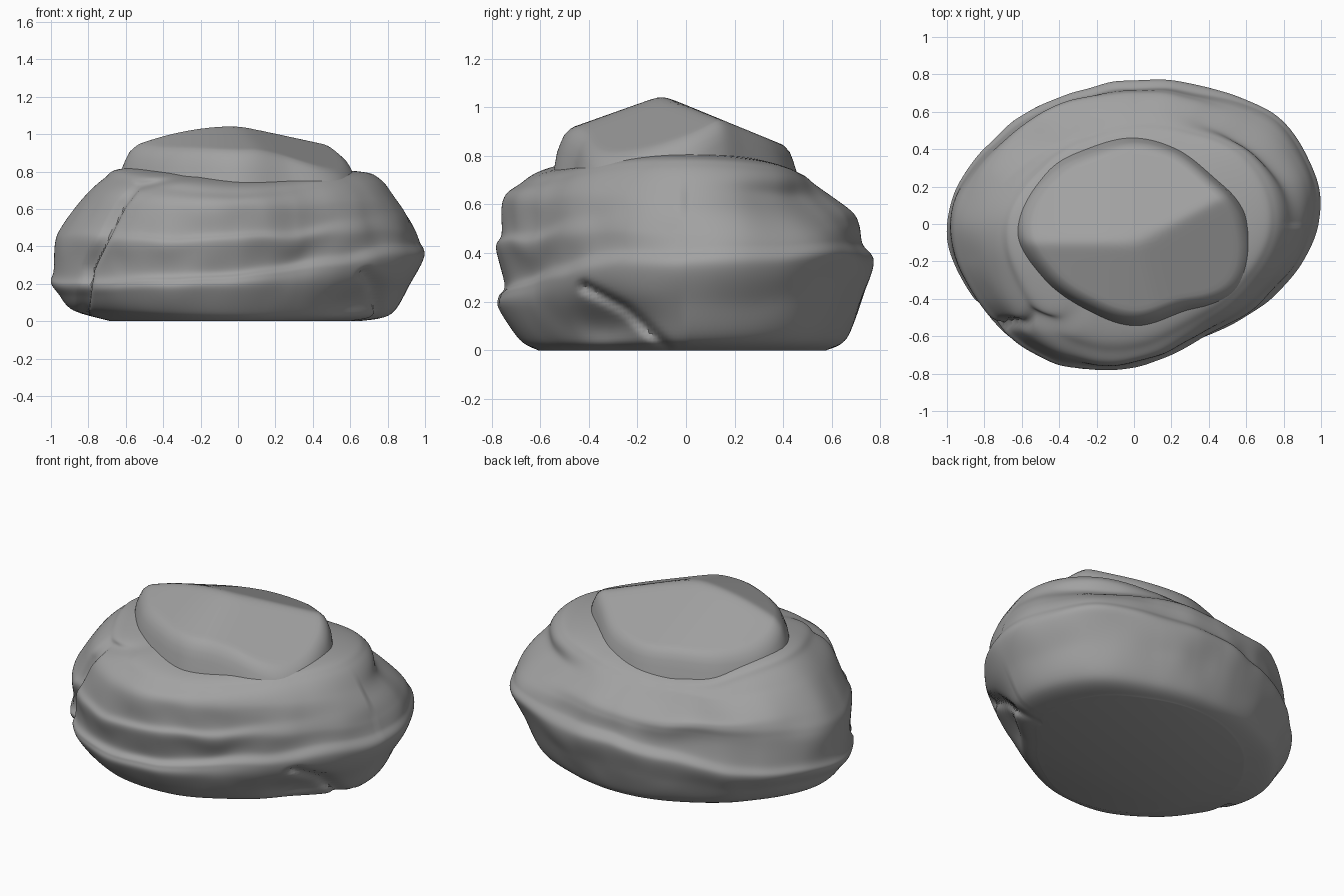
import bpy
import bmesh
import math
from mathutils import Vector, noise

cube = bpy.data.objects.get("Cube")
if cube:
    bpy.data.objects.remove(cube, do_unlink=True)

stone = bpy.data.materials.new("grey stone")
stone.use_nodes = True
colour = (0.36, 0.36, 0.36, 1)
stone.diffuse_color = colour
stone.node_tree.nodes["Principled BSDF"].inputs["Base Color"].default_value = colour

SEGMENTS = 300
STEPS = 9


def spline(values, position, periodic=True):
    """Catmull-Rom interpolation through a list of numbers."""
    count = len(values)
    index = math.floor(position)
    t = position - index

    def pick(i):
        return values[i % count] if periodic else values[max(0, min(count - 1, i))]

    a, b, c, d = (pick(index + k) for k in (-1, 0, 1, 2))
    return b + t / 2 * (c - a + t * (2 * a - 5 * b + 4 * c - d + t * (3 * (b - c) + d - a)))


def around(values, angle):
    return spline(values, angle / math.tau * len(values))


def loft(name, rings):
    """Skin closed rings of points into one smooth shaded shell."""
    bm = bmesh.new()
    loops = [[bm.verts.new(p) for p in ring] for ring in rings]
    for low, high in zip(loops, loops[1:]):
        for i in range(SEGMENTS):
            j = (i + 1) % SEGMENTS
            bm.faces.new((low[i], low[j], high[j], high[i]))
    bm.faces.new(loops[0][::-1])
    bm.faces.new(loops[-1])
    mesh = bpy.data.meshes.new(name)
    bm.to_mesh(mesh)
    bm.free()
    mesh.materials.append(stone)
    obj = bpy.data.objects.new(name, mesh)
    bpy.context.collection.objects.link(obj)
    bpy.ops.object.select_all(action="DESELECT")
    bpy.context.view_layer.objects.active = obj
    obj.select_set(True)
    bpy.ops.object.shade_smooth_by_angle(angle=math.radians(35))
    return obj


# Plan outlines, as radii at even angles from +x towards +y
body_plan = [.985, .965, .83, .77, .785, .88, 1, .935, .86, .765, .72, .83]
cap_plan = [.59, .47, .44, .435, .44, .52, .6, .54, .495, .51, .51, .65]

# Upright profiles, as (share of the plan, height), with ledges between strata
left_side = [(.66, 0), (.83, .04), (.93, .2), (1, .35), (.97, .43), (.95, .5),
             (.92, .58), (.86, .66), (.77, .76), (.66, .8), (.3, .82)]
back_side = [(.75, 0), (.86, .05), (.95, .22), (1, .36), (.94, .43), (.92, .51),
             (.89, .56), (.8, .62), (.7, .67), (.6, .72), (.3, .8)]
right_side = [(.68, 0), (.88, .06), (.96, .15), (1, .21), (.985, .27), (.97, .43),
              (.93, .52), (.82, .67), (.71, .77), (.62, .82), (.3, .83)]
front_side = [(.78, 0), (.87, .04), (.98, .17), (.98, .23), (.945, .28), (1, .42),
              (.97, .48), (.96, .62), (.88, .68), (.73, .74), (.3, .8)]
sides = [left_side, back_side, right_side, front_side]

# Worn places, as (push outwards, angle, angle spread, height, height spread)
wear = [
    (-.08, 5.8, .33, .09, .1),   # hollow under the front left flank
    (-.08, .6, .45, .62, .07),   # step above the back left shelf
    (.03, .55, .4, .46, .08),    # lip of the back left shelf
    (.04, 2.3, .5, .56, .08),    # shoulder at the back right
]

# Cracks: the way each one faces, and its path as (distance across, height)
FRONT, LEFT = Vector((0, -1, 0)), Vector((1, 0, 0))
cracks = [
    (FRONT, [(-.84, -.02), (-.8, .28), (-.63, .62), (-.55, .72), (-.25, .79)]),
    (LEFT, [(-.42, .26), (-.25, .17), (-.08, .01)]),
]


def bell(offset, spread):
    return math.exp(-(offset / spread) ** 2)


def crack_depth(p):
    nearest = 1
    for facing, path in cracks:
        if p.dot(facing) < .15:
            continue
        across = Vector((-facing.y, facing.x, 0))
        spot = Vector((p.dot(across), p.z))
        for a, b in zip(path, path[1:]):
            a, b = Vector(a), Vector(b)
            t = max(0, min(1, (spot - a).dot(b - a) / (b - a).length_squared))
            nearest = min(nearest, (spot - a.lerp(b, t)).length)
    return .035 * bell(nearest, .022)


def body_point(angle, level):
    share, height = (
        around([spline([point[k] for point in side], level, False) for side in sides], angle)
        for k in (0, 1))
    radius = around(body_plan, angle) * share
    for push, turn, turn_spread, rise, rise_spread in wear:
        radius += push * bell(angle - turn, turn_spread) * bell(height - rise, rise_spread)
    # Sunken top shelf at the back right
    height -= .06 * bell(angle - 2.35, .55) * max(0, min(1, (height - .55) / .15))
    # Uneven strata
    direction = Vector((math.cos(angle), math.sin(angle), 0))
    middle = math.sin(math.pi * min(1, height / .8))
    sample = direction * 2.6 + Vector((0, 0, height * 3))
    height += .025 * middle * noise.noise(sample)
    radius += .012 * middle * noise.noise(sample * 1.7)
    point = direction * radius + Vector((0, 0, max(0, height)))
    return point - direction * crack_depth(point)


angles = [math.tau * i / SEGMENTS for i in range(SEGMENTS)]
levels = [i / STEPS for i in range((len(front_side) - 1) * STEPS + 1)]
loft("rock_body", [[body_point(a, level) for a in angles] for level in levels])


# Cap stone: a flat disc tilted to the back, with slopes to the front and the left
def cap_height(x, y):
    disc = 1.05 - .41 * (y + .1)
    front = 1.05 + .36 * (y + .1)
    flank = 1.01 - .45 * (.8 * (x - .2) - .6 * y)
    softness = .011
    blend = sum(math.exp((1 - z) / softness) for z in (disc, front, flank))
    return 1 - softness * math.log(blend) - .34 * min(0, x) ** 2


def cap_ring(share, drop, floor=None):
    ring = []
    for a in angles:
        radius = around(cap_plan, a)
        x, y = (radius * share * f(a) for f in (math.cos, math.sin))
        ring.append((x, y, cap_height(x, y) - drop if floor is None else floor))
    return ring


cap_rings = [cap_ring(1.11, 0, .62), cap_ring(1.04, .08), cap_ring(1.01, .045),
             cap_ring(.98, .018), cap_ring(.93, .003)]
cap_rings += [cap_ring(1 - i / 20, 0) for i in range(2, 20)]
cap_rings.append(cap_ring(.01, 0))
loft("cap_stone", cap_rings)
